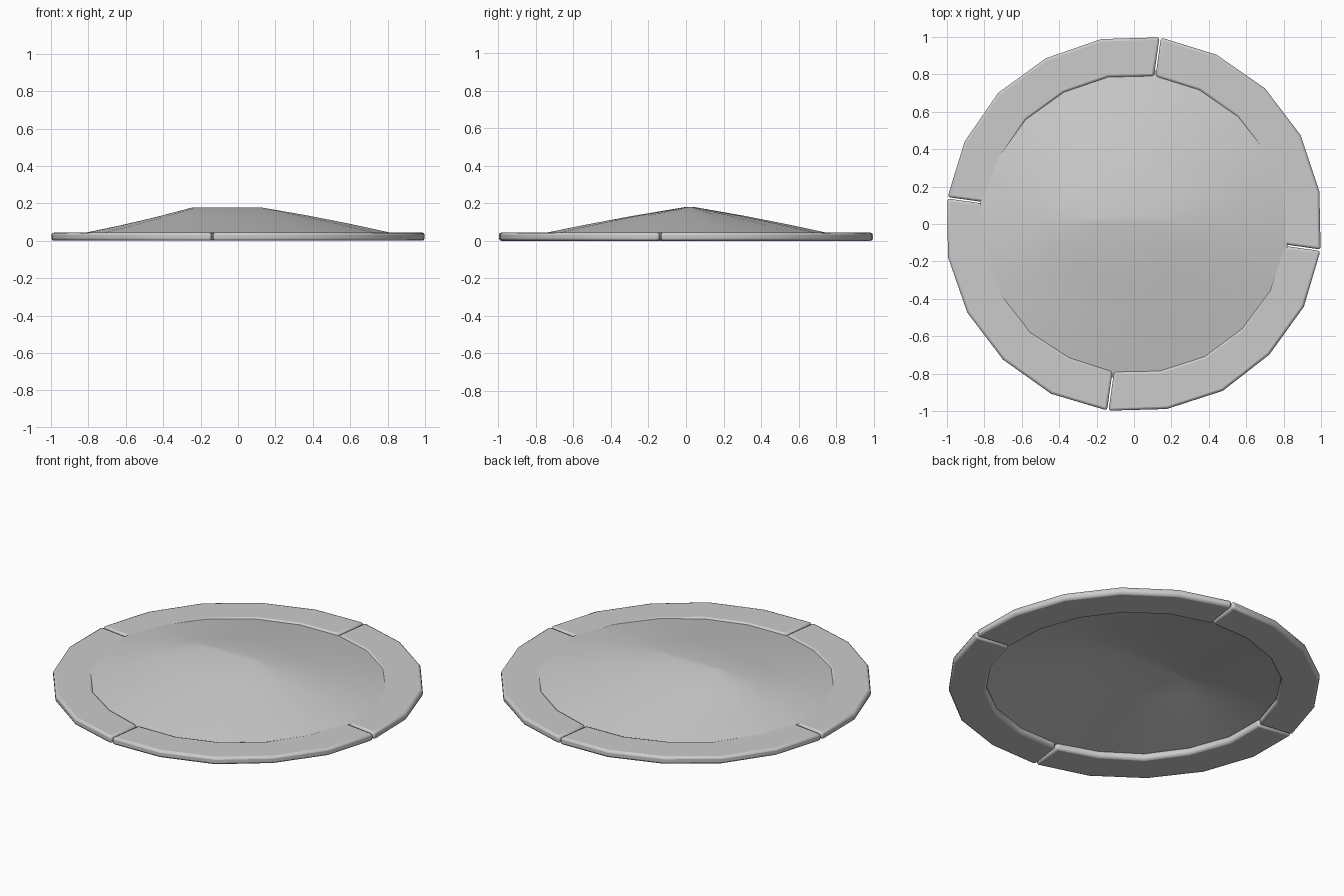
import bpy, bmesh, math, random

if "Cube" in bpy.data.objects:
    bpy.data.objects.remove(bpy.data.objects["Cube"])

random.seed(4)


def make_object(name, bm):
    bmesh.ops.recalc_face_normals(bm, faces=bm.faces)
    mesh = bpy.data.meshes.new(name)
    bm.to_mesh(mesh)
    bm.free()
    obj = bpy.data.objects.new(name, mesh)
    bpy.context.collection.objects.link(obj)
    return obj


def smooth(obj, degrees):
    bpy.ops.object.select_all(action='DESELECT')
    obj.select_set(True)
    bpy.context.view_layer.objects.active = obj
    bpy.ops.object.shade_smooth_by_angle(angle=math.radians(degrees))


# Rim: four curved stones, each with five straight facets
def rim_stone(name, start):
    bm = bmesh.new()
    sections = []
    for i in range(6):
        a = math.radians(start + 18 * i)
        gap = 0.004 if i == 0 else -0.004 if i == 5 else 0
        mid = 0 < i < 5
        ro = 1.007 + (random.uniform(-0.004, 0.004) if mid else 0)
        ri = 0.797 + (random.uniform(-0.006, 0.006) if mid else 0)
        z1 = 0.044 + random.uniform(-0.001, 0.001)
        sections.append([bm.verts.new((r * math.cos(a + gap / r), r * math.sin(a + gap / r), z))
                         for r, z in ((ri, 0), (ro, 0), (ro, z1), (ri, z1))])
    for p, q in zip(sections, sections[1:]):
        for k in range(4):
            bm.faces.new((p[k], p[(k + 1) % 4], q[(k + 1) % 4], q[k]))
    bm.faces.new(sections[0])
    bm.faces.new(sections[-1])
    obj = make_object(name, bm)
    bevel = obj.modifiers.new("worn_edges", 'BEVEL')
    bevel.width = 0.013
    bevel.segments = 2
    bevel.limit_method = 'ANGLE'
    bevel.angle_limit = math.radians(40)
    smooth(obj, 40)


for n in range(4):
    rim_stone(f"rim_stone_{n + 1}", 82 + 90 * n)

# Mound: open sheet rising from under the rim to a short ridge
bm = bmesh.new()
N = 20
rings = []
for t in (0.0, 0.33, 0.66, 1.0):
    ring = []
    for i in range(N):
        a = math.radians(82 + 18 * i)
        c, s = math.cos(a), math.sin(a)
        x0, y0, z0 = 0.83 * c, 0.83 * s, 0.027 + 0.015 * c * c
        x1, y1, z1 = -0.06 + 0.18 * c, 0.02 + 0.03 * s, 0.179
        # sags on the left, bulges slightly elsewhere
        bulge = (0.006 + 0.012 * min(c, 0)) * 4 * t * (1 - t)
        ring.append(bm.verts.new((x0 + (x1 - x0) * t, y0 + (y1 - y0) * t,
                                  z0 + (z1 - z0) * t + bulge)))
    rings.append(ring)
for p, q in zip(rings, rings[1:]):
    for i in range(N):
        j = (i + 1) % N
        bm.faces.new((p[i], p[j], q[j], q[i]))
bm.faces.new(rings[-1])
mound = make_object("mound", bm)
for poly in mound.data.polygons:
    if poly.normal.z < 0:
        poly.flip()
smooth(mound, 60)
